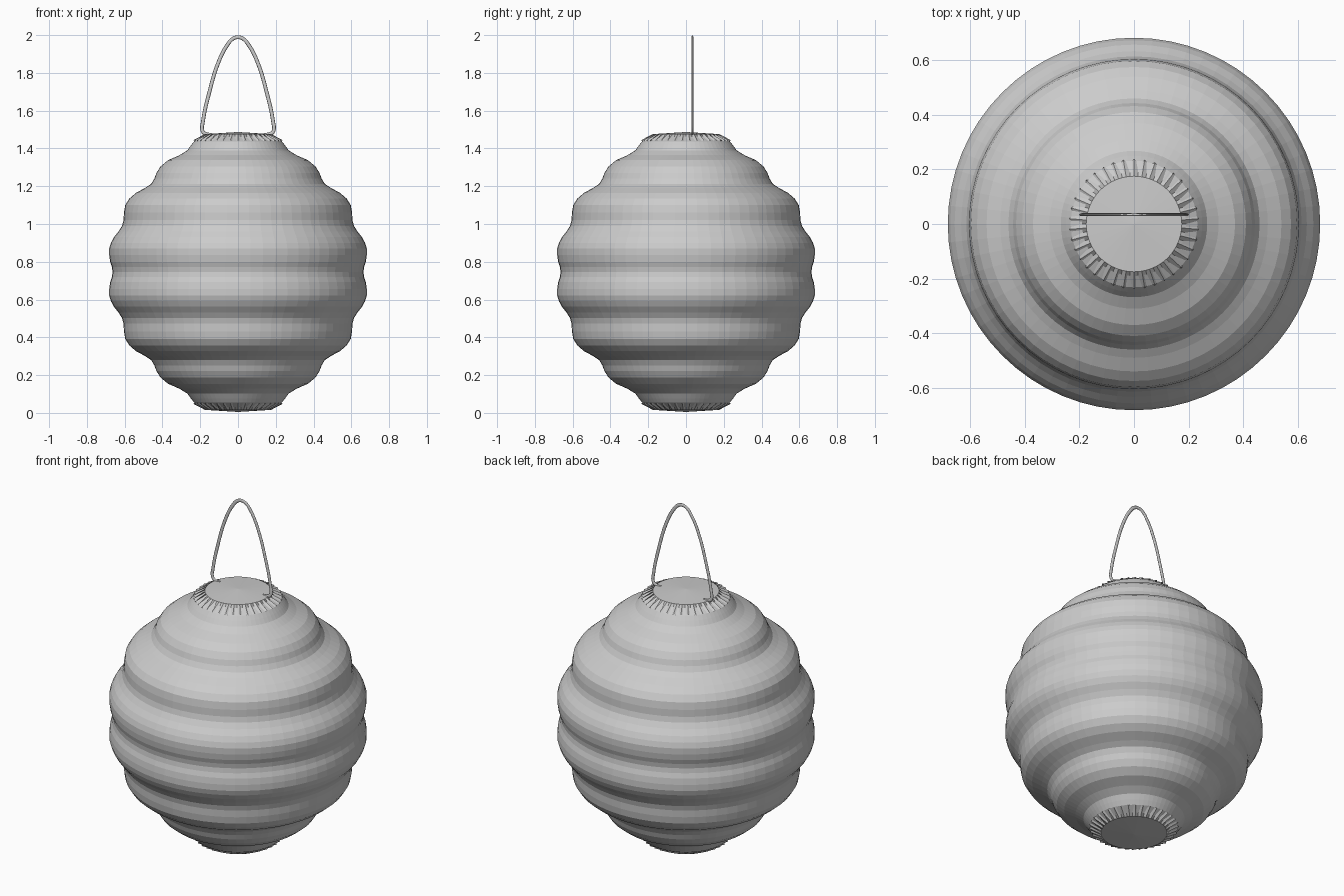
import bpy, bmesh, math

if "Cube" in bpy.data.objects:
    bpy.data.objects.remove(bpy.data.objects["Cube"])

MID = 0.746   # mirror height of the lantern body


def make(name, verts, faces):
    me = bpy.data.meshes.new(name)
    me.from_pydata(verts, [], faces)
    bm = bmesh.new()
    bm.from_mesh(me)
    bmesh.ops.recalc_face_normals(bm, faces=bm.faces)
    bm.to_mesh(me)
    bm.free()
    ob = bpy.data.objects.new(name, me)
    bpy.context.collection.objects.link(ob)
    return ob


def ring(r, z, n):
    return [(r * math.cos(2 * math.pi * i / n), r * math.sin(2 * math.pi * i / n), z) for i in range(n)]


# Paper body: ribbed upper half profile (radius, height), mirrored downwards
half = [(0.664, MID), (0.668, 0.773), (0.677, 0.80), (0.682, 0.835), (0.682, 0.87),
        (0.673, 0.90), (0.657, 0.93), (0.633, 0.96), (0.614, 0.99), (0.606, 1.02),
        (0.604, 1.06), (0.597, 1.10), (0.575, 1.135), (0.54, 1.165), (0.49, 1.192),
        (0.46, 1.212), (0.443, 1.24), (0.432, 1.27), (0.41, 1.305), (0.37, 1.338),
        (0.31, 1.364), (0.268, 1.39), (0.25, 1.415), (0.232, 1.438), (0.19, 1.462)]
profile = [(r, 2 * MID - z) for r, z in reversed(half[1:])] + half
N = 64
verts = [v for r, z in profile for v in ring(r, z, N)]
faces = [(k * N + i, k * N + (i + 1) % N, (k + 1) * N + (i + 1) % N, (k + 1) * N + i)
         for k in range(len(profile) - 1) for i in range(N)]
make("lantern_body", verts, faces)


# Pleated end caps: shallow cone with a rim of small folds
def cap(name, sign):
    teeth = 38
    n = teeth * 2
    place = lambda z: MID + sign * (z - MID)
    vs = [(0, 0, place(1.487))] + ring(0.175, place(1.476), n)
    for i in range(n):
        a = 2 * math.pi * i / n
        r, z = (0.238, 1.444) if i % 2 else (0.222, 1.432)
        vs.append((r * math.cos(a), r * math.sin(a), place(z)))
    fs = [(0, 1 + i, 1 + (i + 1) % n) for i in range(n)]
    fs += [(1 + i, 1 + n + i, 1 + n + (i + 1) % n, 1 + (i + 1) % n) for i in range(n)]
    make(name, vs, fs)


cap("top_cap", 1)
cap("bottom_cap", -1)

# Wire hanging loop with hooked ends
left = [(-0.14, 1.472), (-0.175, 1.478), (-0.189, 1.495), (-0.186, 1.54),
        (-0.155, 1.685), (-0.10, 1.865), (-0.055, 1.95), (-0.028, 1.98)]
path = left + [(0, 1.989)] + [(-x, z) for x, z in reversed(left)]
cu = bpy.data.curves.new("wire_handle", "CURVE")
cu.dimensions = "3D"
cu.bevel_depth = 0.010
cu.bevel_resolution = 2
cu.use_fill_caps = True
cu.resolution_u = 4
sp = cu.splines.new("BEZIER")
sp.bezier_points.add(len(path) - 1)
for p, (x, z) in zip(sp.bezier_points, path):
    p.co = (x, 0, z)
    p.handle_left_type = p.handle_right_type = "AUTO"
handle = bpy.data.objects.new("wire_handle", cu)
bpy.context.collection.objects.link(handle)
handle.location.y = 0.034
handle.scale.y = 0.55   # slightly flattened wire
